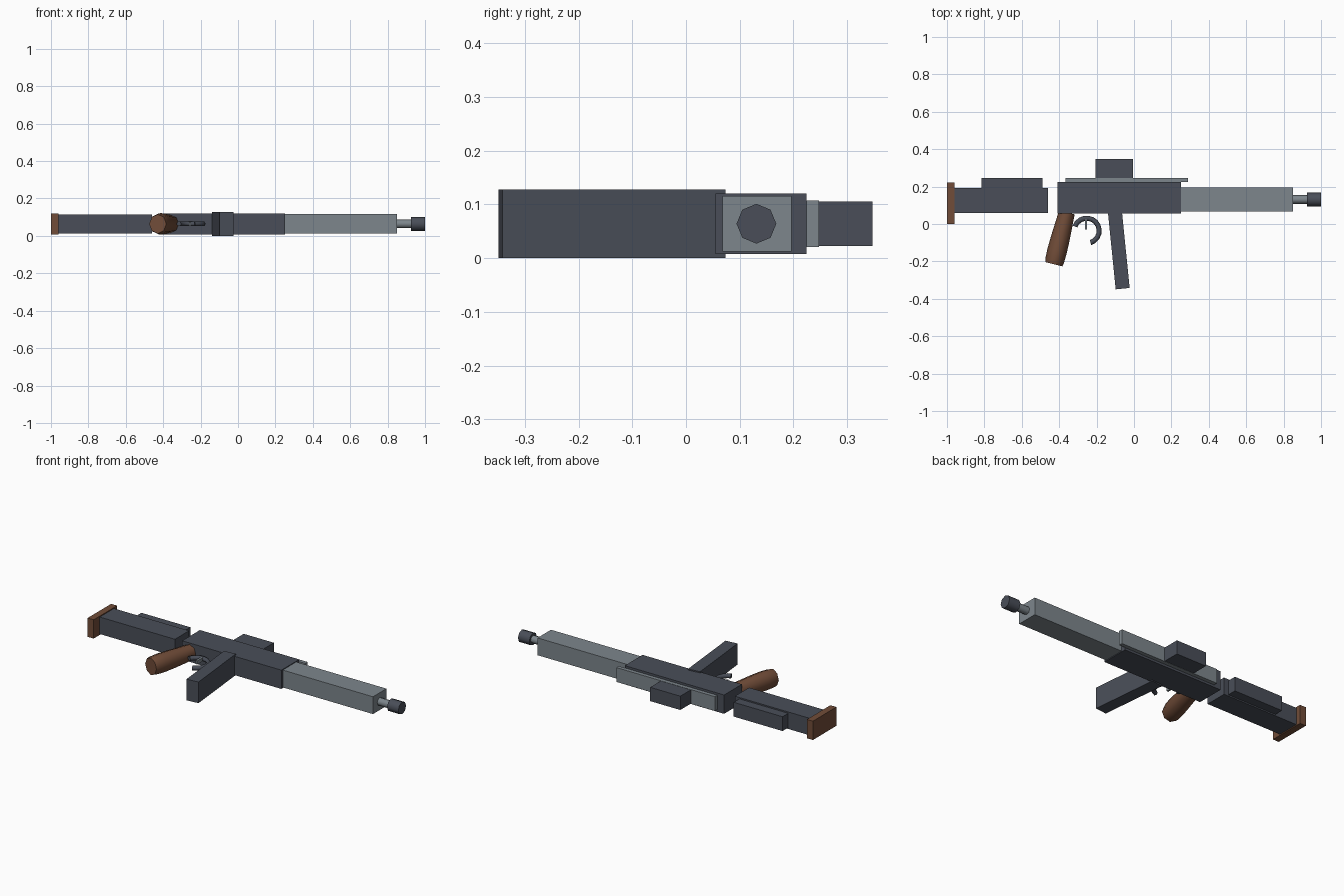
import bpy, bmesh, math
from mathutils import Matrix, Vector

if "Cube" in bpy.data.objects:
    bpy.data.objects.remove(bpy.data.objects["Cube"])


def material(name, rgb):
    m = bpy.data.materials.new(name)
    m.diffuse_color = (*rgb, 1)
    m.use_nodes = True
    m.node_tree.nodes["Principled BSDF"].inputs["Base Color"].default_value = m.diffuse_color
    return m


SLATE = material("dark_slate", (0.067, 0.076, 0.098))
GREY = material("steel_grey", (0.205, 0.238, 0.262))
WOOD = material("brown_wood", (0.165, 0.073, 0.040))
ZC = 0.064  # mid-plane of the model


def finish(name, bm, mat, smooth=False):
    bmesh.ops.recalc_face_normals(bm, faces=bm.faces[:])
    me = bpy.data.meshes.new(name)
    bm.to_mesh(me)
    bm.free()
    me.materials.append(mat)
    for p in me.polygons:
        p.use_smooth = smooth and len(p.vertices) == 4
    ob = bpy.data.objects.new(name, me)
    bpy.context.collection.objects.link(ob)
    return ob


def box(name, x, y, depth, mat, angle=0):
    """Box from x and y ranges, centred on the mid-plane."""
    bm = bmesh.new()
    size = Matrix.Diagonal((x[1] - x[0], y[1] - y[0], depth, 1))
    place = Matrix.Translation((sum(x) / 2, sum(y) / 2, ZC))
    bmesh.ops.create_cube(bm, size=1, matrix=place @ Matrix.Rotation(angle, 4, 'Z') @ size)
    return finish(name, bm, mat)


def sweep(name, stations, sides, mat):
    """Skin rings along a path in the mid-plane: (centre, direction, in-plane radius, z radius)."""
    bm = bmesh.new()
    rings = []
    for (cx, cy), (dx, dy), r, rz in stations:
        side = Vector((-dy, dx, 0)).normalized()
        ring = []
        for i in range(sides):
            a = 2 * math.pi * i / sides
            ring.append(bm.verts.new(Vector((cx, cy, ZC)) + side * r * math.cos(a)
                                     + Vector((0, 0, rz * math.sin(a)))))
        rings.append(ring)
    for a, b in zip(rings, rings[1:]):
        for i in range(sides):
            j = (i + 1) % sides
            bm.faces.new((a[i], a[j], b[j], b[i]))
    bm.faces.new(rings[0])
    bm.faces.new(rings[-1])
    return finish(name, bm, mat, True)


# Main body, from the stock end to the fore-end
box("butt_plate", (-1.0, -0.96), (0.0, 0.223), 0.113, WOOD)
box("stock", (-0.96, -0.46), (0.058, 0.193), 0.102, SLATE)
box("cheek_rest", (-0.815, -0.49), (0.18, 0.247), 0.086, SLATE)
box("receiver", (-0.41, 0.25), (0.055, 0.224), 0.113, SLATE)
box("fore_end", (0.25, 0.85), (0.068, 0.196), 0.104, GREY)
box("top_rail", (-0.365, 0.29), (0.224, 0.247), 0.086, GREY)
box("sight_block", (-0.205, -0.005), (0.247, 0.347), 0.083, SLATE)

# Slanted magazine
box("magazine", (-0.119, -0.044), (-0.3465, 0.0705), 0.127, SLATE, 0.1)

# Barrel and muzzle
for name, x0, x1, r, mat in (("barrel", 0.84, 0.94, 0.023, GREY),
                             ("muzzle", 0.925, 1.0, 0.037, SLATE)):
    sweep(name, [((x, 0.131), (1, 0), r, r) for x in (x0, x1)], 8, mat)

# Bulging grip, leaning back
top, bottom = Vector((-0.359, 0.062)), Vector((-0.429, -0.215))
profile = ((0, 0.043), (0.25, 0.047), (0.5, 0.051), (0.75, 0.053), (0.93, 0.051), (1.0, 0.047))
sweep("grip", [(top.lerp(bottom, t), bottom - top, r, r * 1.09) for t, r in profile], 8, WOOD)

# Trigger guard arc and trigger
arc = []
for i in range(13):
    a = math.radians(160 - 232 * i / 12)
    arc.append(((-0.253 + 0.067 * math.cos(a), -0.036 + 0.067 * math.sin(a)),
                (math.sin(a), -math.cos(a)), 0.0135, 0.0135))
sweep("trigger_guard", arc, 6, SLATE)
box("trigger", (-0.262, -0.25), (-0.03, 0.03), 0.022, GREY)
